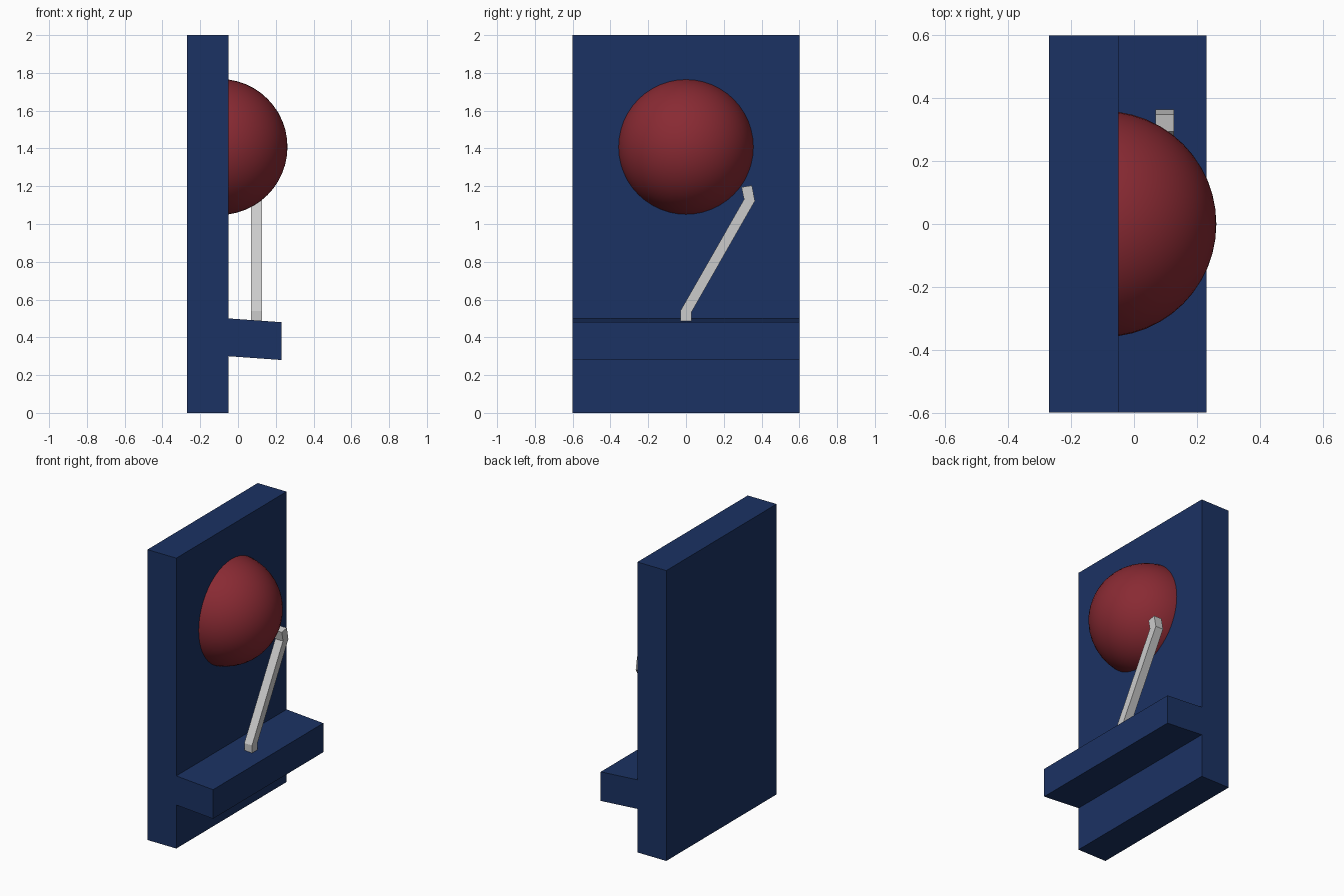
import bpy, bmesh, math
from mathutils import Matrix

if "Cube" in bpy.data.objects:
    bpy.data.objects.remove(bpy.data.objects["Cube"])


def paint(obj, rgb):
    mat = bpy.data.materials.new(obj.name + "_colour")
    mat.diffuse_color = (*rgb, 1)
    mat.use_nodes = True
    mat.node_tree.nodes["Principled BSDF"].inputs["Base Color"].default_value = mat.diffuse_color
    obj.data.materials.append(mat)


def finish(name, bm):
    bmesh.ops.recalc_face_normals(bm, faces=bm.faces)
    mesh = bpy.data.meshes.new(name)
    bm.to_mesh(mesh)
    bm.free()
    obj = bpy.data.objects.new(name, mesh)
    bpy.context.collection.objects.link(obj)
    return obj


def extrude_profile(name, points, depth):
    """Closed polygon of 3D points swept along a vector."""
    bm = bmesh.new()
    face = bm.faces.new([bm.verts.new(p) for p in points])
    swept = bmesh.ops.extrude_face_region(bm, geom=[face], use_keep_orig=True)
    verts = [g for g in swept["geom"] if isinstance(g, bmesh.types.BMVert)]
    bmesh.ops.translate(bm, verts=verts, vec=depth)
    return finish(name, bm)


# Upright board with the sloping shelf, as one side profile
side = [(-0.27, 0), (-0.05, 0), (-0.05, 0.30), (0.23, 0.28),
        (0.23, 0.48), (-0.05, 0.50), (-0.05, 2), (-0.27, 2)]
board = extrude_profile("board_with_shelf", [(x, -0.6, z) for x, z in side], (0, 1.2, 0))
paint(board, (0.011, 0.032, 0.125))

# Smooth half-ball set into the board
bm = bmesh.new()
bmesh.ops.create_uvsphere(bm, u_segments=48, v_segments=24, radius=0.36)
bmesh.ops.bisect_plane(bm, geom=bm.verts[:] + bm.edges[:] + bm.faces[:],
                       plane_co=(0, 0, 0), plane_no=(0, 0, 1), clear_inner=True)
rim = [e for e in bm.edges if e.is_boundary]
bmesh.ops.holes_fill(bm, edges=rim, sides=0)
bmesh.ops.transform(bm, verts=bm.verts,
                    matrix=Matrix.Translation((-0.098, 0, 1.408)) @ Matrix.Rotation(math.pi / 2, 4, 'Y'))
dome = finish("dome", bm)
bpy.context.view_layer.objects.active = dome
dome.select_set(True)
bpy.ops.object.shade_smooth_by_angle(angle=math.radians(40))
paint(dome, (0.25, 0.023, 0.033))

# Bent square rod rising from the shelf to the dome
rod = [(-0.03, 0.47), (0.03, 0.47), (0.03, 0.535), (0.365, 1.122),
       (0.349, 1.205), (0.294, 1.195), (0.307, 1.13), (-0.03, 0.54)]
extrude_profile("bent_rod", [(0.069, y, z) for y, z in rod], (0.059, 0, 0))
